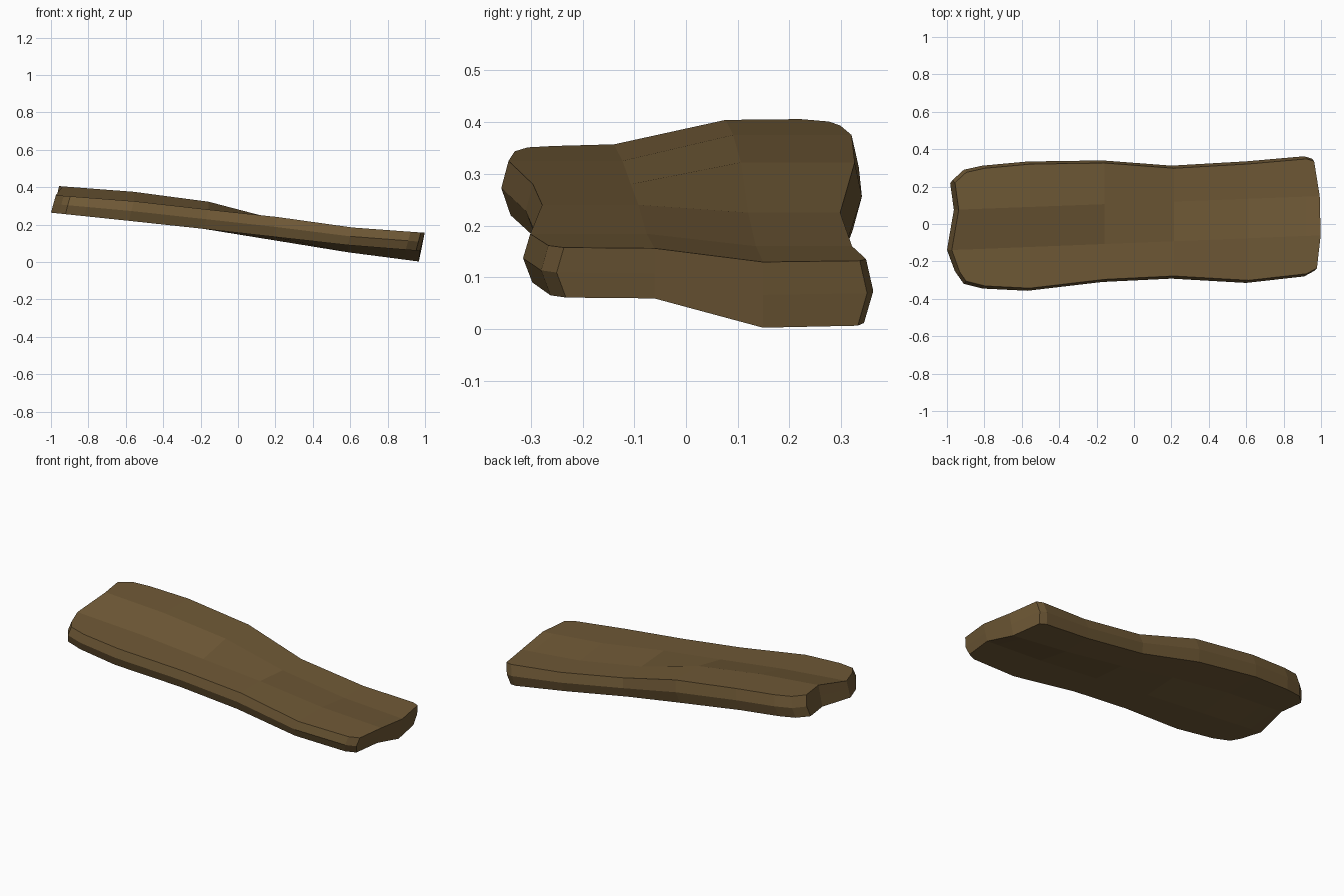
import bpy, bmesh

if "Cube" in bpy.data.objects:
    bpy.data.objects.remove(bpy.data.objects["Cube"])

# stations along the plank: x, front y, back y (outline of the widest line)
stations = [(-.965, -.27, .235), (-.91, -.32, .29), (-.81, -.345, .312),
            (-.57, -.357, .334), (-.17, -.31, .34), (.2, -.292, .312),
            (.6, -.315, .335), (.91, -.28, .362), (.97, -.25, .35)]
# left and right end x at front edge, front ridge, back ridge, back edge
ends = {0: (-.945, -.987, -.95, -.97), 8: (.965, .985, .98, .95)}

# twisted surface heights: x, top front, top back, bottom front, bottom back
heights = [(-1, .358, .408, .265, .285), (-.57, .325, .375, .22, .25),
           (-.17, .28, .322, .177, .19), (.2, .24, .225, .135, .117),
           (.6, .184, .16, .09, .052), (1, .155, .128, .058, .0)]


def height(x, k):
    x = min(max(x, -1), 1)
    for a, b in zip(heights, heights[1:]):
        if x <= b[0]:
            return a[k] + (b[k] - a[k]) * (x - a[0]) / (b[0] - a[0])


bm = bmesh.new()


def layer(level, inset, shift):
    """Grid of vertices; level 1 is the top, 0 the bottom."""
    rows = []
    for i, (x, yf, yb) in enumerate(stations):
        t = (x + 1) / 2
        ys = (yf + inset, -.14 + .08 * t, .075 + .075 * t, yb - inset)
        row = []
        for j, y in enumerate(ys):
            px = ends[i][j] if i in ends else x
            k = 0 if j < 2 else 1
            z = level * height(px, 1 + k) + (1 - level) * height(px, 3 + k)
            row.append(bm.verts.new((px + shift, y, z)))
        rows.append(row)
    return rows


def rim(g):
    return ([r[0] for r in g] + g[-1][1:3] +
            [r[3] for r in reversed(g)] + [g[0][2], g[0][1]])


top = layer(1, .014, .013)
bottom = layer(0, .018, -.013)

# top and bottom faces
for i in range(len(stations) - 1):
    for j in range(3):
        for g in (top, bottom):
            bm.faces.new((g[i][j], g[i + 1][j], g[i + 1][j + 1], g[i][j + 1]))

# rounded side: a bulging middle line between the top and bottom rims
rt, rb = rim(top), rim(bottom)
n = len(rt)
mid = []
for a, b in zip(rt, rb):
    p = a.co.lerp(b.co, .5)
    if abs(p.y) > .2:
        p.y += .016 if p.y > 0 else -.016
    mid.append(bm.verts.new(p))
for u, v in ((rt, mid), (mid, rb)):
    for i in range(n):
        k = (i + 1) % n
        bm.faces.new((u[i], u[k], v[k], v[i]))
bmesh.ops.recalc_face_normals(bm, faces=bm.faces)

mesh = bpy.data.meshes.new("plank")
bm.to_mesh(mesh)
bm.free()
plank = bpy.data.objects.new("plank", mesh)
bpy.context.collection.objects.link(plank)

# brown wood
wood = bpy.data.materials.new("wood")
wood.diffuse_color = (.16, .10, .037, 1)
wood.use_nodes = True
wood.node_tree.nodes["Principled BSDF"].inputs["Base Color"].default_value = wood.diffuse_color
mesh.materials.append(wood)
